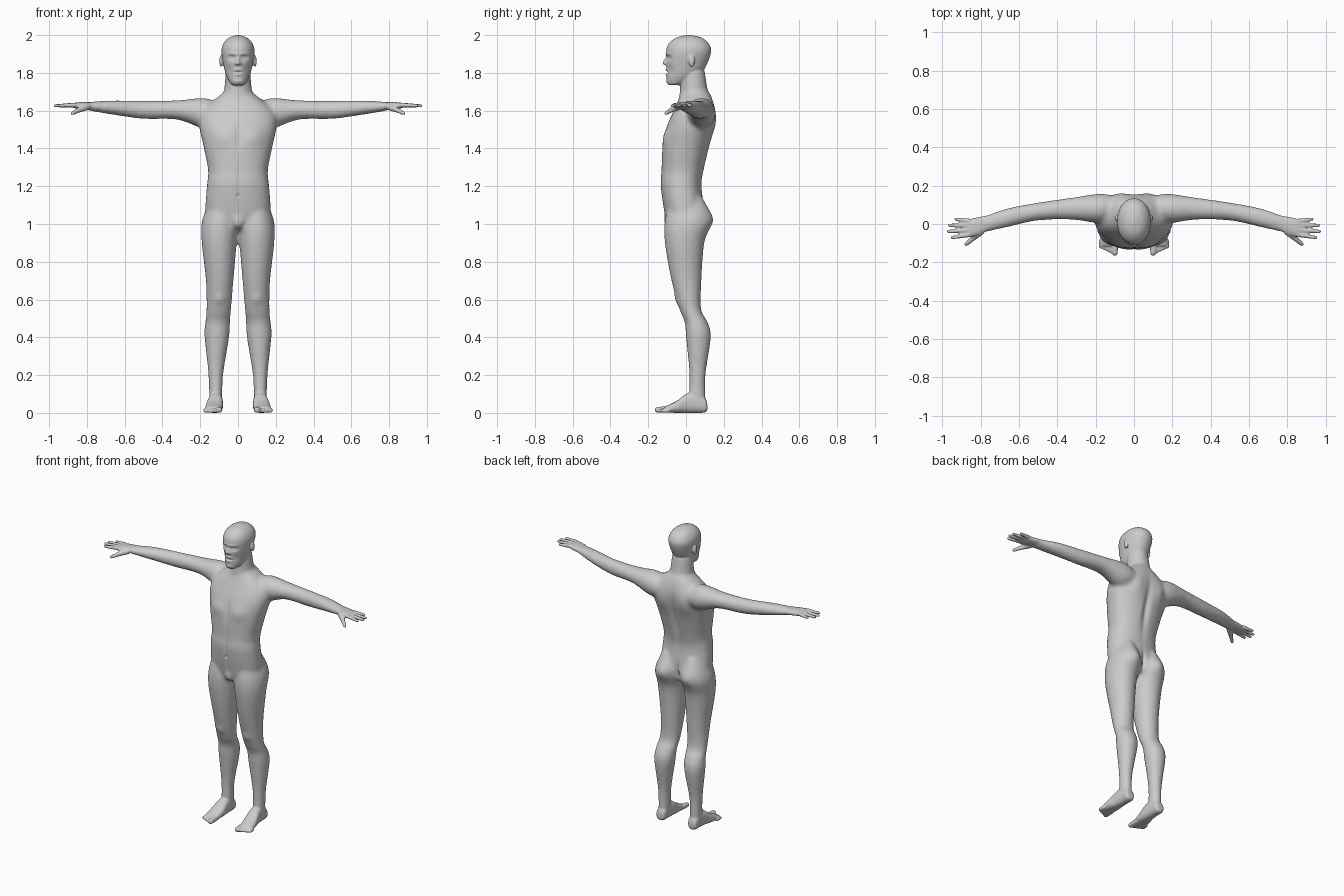
import bpy
import bmesh
import math
from mathutils import Matrix, Vector

if "Cube" in bpy.data.objects:
    bpy.data.objects.remove(bpy.data.objects["Cube"], do_unlink=True)

skin = bpy.data.materials.new("matte grey")
skin.use_nodes = True
GREY = (.6, .6, .6, 1)
skin.diffuse_color = GREY
skin.node_tree.nodes["Principled BSDF"].inputs["Base Color"].default_value = GREY


def spline(a, b, c, d, t):
    """Smooth value between b and c."""
    return b + t / 2 * (c - a + t * (2*a - 5*b + 4*c - d + t * (3*b - a - 3*c + d)))


def blend(rows, steps=6):
    """Add smooth in-between rows to a loft."""
    padded = [rows[0], *rows, rows[-1]]
    smooth = []
    for four in zip(padded, padded[1:], padded[2:], padded[3:]):
        for step in range(steps):
            smooth.append([spline(*values, step / steps) for values in zip(*four)])
    return smooth + [rows[-1]]


def sides_of(mirror):
    return (1, -1) if mirror else (1,)


def loft(bm, axis, rows, power=2, mirror=False, count=40):
    """Each row is a place on the axis, then low and high of the other two axes."""
    along, across, up = {"x": (0, 1, 2), "y": (1, 0, 2), "z": (2, 0, 1)}[axis]
    for sign in sides_of(mirror):
        rings = []
        for place, a0, a1, b0, b1 in blend(rows):
            ring = []
            for k in range(count):
                angle = math.tau * k / count
                c, s = math.cos(angle), math.sin(angle)
                point = Vector()
                point[along] = place
                point[across] = (a0 + a1 + (a1 - a0) * math.copysign(abs(c) ** (2 / power), c)) / 2
                point[up] = (b0 + b1 + (b1 - b0) * math.copysign(abs(s) ** (2 / power), s)) / 2
                point.x *= sign
                ring.append(bm.verts.new(point))
            rings.append(ring)
        for lower, upper in zip(rings, rings[1:]):
            for k in range(count):
                bm.faces.new((lower[k - 1], lower[k], upper[k], upper[k - 1]))
        bm.faces.new(rings[0])
        bm.faces.new(rings[-1])


def column(bm, rows, power=2):
    """Upright loft centred on the middle: height, half width, front, back."""
    loft(bm, "z", [(z, -w, w, front, back) for z, w, front, back in rows], power)


def blob(bm, place, size, mirror=False):
    for sign in sides_of(mirror):
        spot = Matrix.Translation((place[0] * sign, place[1], place[2]))
        bmesh.ops.create_uvsphere(bm, u_segments=20, v_segments=14, radius=1,
                                  matrix=spot @ Matrix.Diagonal((*size, 1)))


def tube(bm, start, end, r0, r1, mirror=False):
    """Tapered round-ended rod."""
    for sign in sides_of(mirror):
        a, b = (Vector((p[0] * sign, p[1], p[2])) for p in (start, end))
        turn = (b - a).to_track_quat("Z", "Y").to_matrix().to_4x4()
        bmesh.ops.create_cone(bm, cap_ends=True, segments=20, radius1=r0, radius2=r1,
                              depth=(b - a).length, matrix=Matrix.Translation((a + b) / 2) @ turn)
        blob(bm, a, (r0, r0, r0))
        blob(bm, b, (r1, r1, r1))


def fuse(bm, name, voxel, passes):
    """Merge overlapping volumes into one soft skin and return its mesh."""
    bmesh.ops.recalc_face_normals(bm, faces=bm.faces)
    mesh = bpy.data.meshes.new(name)
    bm.to_mesh(mesh)
    bm.free()
    obj = bpy.data.objects.new(name, mesh)
    bpy.context.collection.objects.link(obj)
    remesh = obj.modifiers.new("merge", "REMESH")
    remesh.mode = "VOXEL"
    remesh.voxel_size = voxel
    soften = obj.modifiers.new("soften", "SMOOTH")
    soften.iterations = passes
    graph = bpy.context.evaluated_depsgraph_get()
    result = bpy.data.meshes.new_from_object(obj.evaluated_get(graph))
    bpy.data.objects.remove(obj, do_unlink=True)
    return result


# Trunk and neck
core = bmesh.new()
column(core, [(.97, .11, -.08, .08), (1.04, .17, -.11, .1), (1.2, .165, -.134, .083),
              (1.28, .158, -.13, .094), (1.4, .18, -.125, .122), (1.52, .205, -.1, .15),
              (1.6, .19, -.065, .155), (1.67, .11, -.035, .137), (1.7, .07, -.025, .12)], 2.3)
column(core, [(1.6, .09, -.05, .14), (1.7, .075, -.033, .117), (1.82, .064, -.03, .098)])
blob(core, (0, -.088, 1.02), (.035, .03, .045))

# Arms
loft(core, "x", [(.1, .03, .14, 1.53, 1.64), (.18, .005, .157, 1.505, 1.667),
                 (.32, .022, .138, 1.552, 1.655), (.5, .018, .112, 1.556, 1.652),
                 (.66, -.017, .082, 1.578, 1.654), (.8, -.05, .035, 1.602, 1.646)], mirror=True)

# Legs
loft(core, "z", [(1.14, .04, .14, -.08, .09), (1.02, 0, .19, -.112, .135), (.9, .007, .192, -.112, .097),
                 (.7, .024, .17, -.077, .082), (.55, .036, .167, -.035, .08), (.48, .042, .174, -.007, .115),
                 (.4, .047, .177, 0, .132), (.2, .078, .157, .017, .104), (.05, .083, .153, .01, .105)],
     mirror=True)
core_mesh = fuse(core, "core", .011, 8)

# Head
body = bmesh.new()
body.from_mesh(core_mesh)
bpy.data.meshes.remove(core_mesh)
column(body, [(1.735, .028, -.092, -.03), (1.75, .044, -.101, .01), (1.8, .067, -.103, .085),
              (1.9, .087, -.106, .131), (1.95, .08, -.095, .124), (1.985, .05, -.055, .085),
              (2, .01, 0, .03)], 2.1)

# Nose and ears
tube(body, (0, -.097, 1.885), (0, -.114, 1.853), .008, .011)
blob(body, (.011, -.105, 1.849), (.009, .011, .008), True)
blob(body, (.09, .03, 1.862), (.009, .017, .031), True)

# Hands, with fingers spread as a fan
loft(body, "x", [(.76, -.035, .045, 1.604, 1.644), (.84, -.066, .03, 1.608, 1.645),
                 (.885, -.055, .015, 1.62, 1.636)], 2.4, mirror=True)
for i, tip_x in enumerate((.928, .962, .967, .948)):
    tube(body, (.86, .016 - .024 * i, 1.63), (tip_x, .025 - .032 * i, 1.626), .013, .009, True)
tube(body, (.8, -.042, 1.62), (.845, -.08, 1.602), .018, .013, True)
tube(body, (.845, -.08, 1.602), (.876, -.106, 1.586), .013, .01, True)

# Feet and toes
loft(body, "y", [(.113, .1, .14, .015, .045), (.1, .087, .15, .002, .08), (.05, .083, .154, 0, .11),
                 (0, .08, .16, 0, .1), (-.05, .08, .172, 0, .063), (-.115, .088, .174, .003, .032)],
     2.5, mirror=True)
for i in range(5):
    radius = .011 if i else .016
    x = .1 + .018 * i
    tube(body, (x, -.09, radius + .003), (x, -.15 + .008 * i, radius), radius + .001, radius, True)
figure_mesh = fuse(body, "human_body", .0052, 4)


def press(x, y, z, width, height, depth):
    """Push the skin along y in a soft patch, mirrored when off the middle."""
    for sign in sides_of(x):
        for v in figure_mesh.vertices:
            rise = (v.co.z - z) / height
            if abs(rise) < 2.5:
                reach = rise**2 + ((v.co.x - x * sign) / width)**2 + ((v.co.y - y) / .05)**2
                v.co.y += depth * math.exp(-reach)


# Chest, belly line and navel
press(.085, -.12, 1.46, .06, .05, -.012)
press(0, -.12, 1.46, .014, .08, .007)
press(0, -.13, 1.2, .01, .13, .004)
press(0, -.13, 1.15, .007, .008, .008)

# Spine, shoulder blades, seat and knees
press(0, .13, 1.38, .022, .17, -.016)
press(.09, .15, 1.53, .05, .08, .012)
press(.085, .13, 1.03, .05, .05, .01)
press(0, .12, 1.03, .012, .06, -.02)
press(.1, -.05, .6, .03, .03, -.007)

# Eye sockets, eyes and brows
press(.034, -.1, 1.88, .02, .013, .014)
press(.034, -.09, 1.879, .011, .007, -.006)
press(.028, -.105, 1.9, .024, .007, -.005)

# Cheeks, lips and chin
press(.045, -.09, 1.815, .018, .025, .006)
for z, depth in ((1.815, -.006), (1.803, .01), (1.791, -.006), (1.755, -.004)):
    press(0, -.105, z, .02, .006, depth)

# Finished figure
figure_mesh.materials.clear()
figure_mesh.materials.append(skin)
figure_mesh.polygons.foreach_set("use_smooth", [True] * len(figure_mesh.polygons))
figure = bpy.data.objects.new("human_body", figure_mesh)
bpy.context.collection.objects.link(figure)
